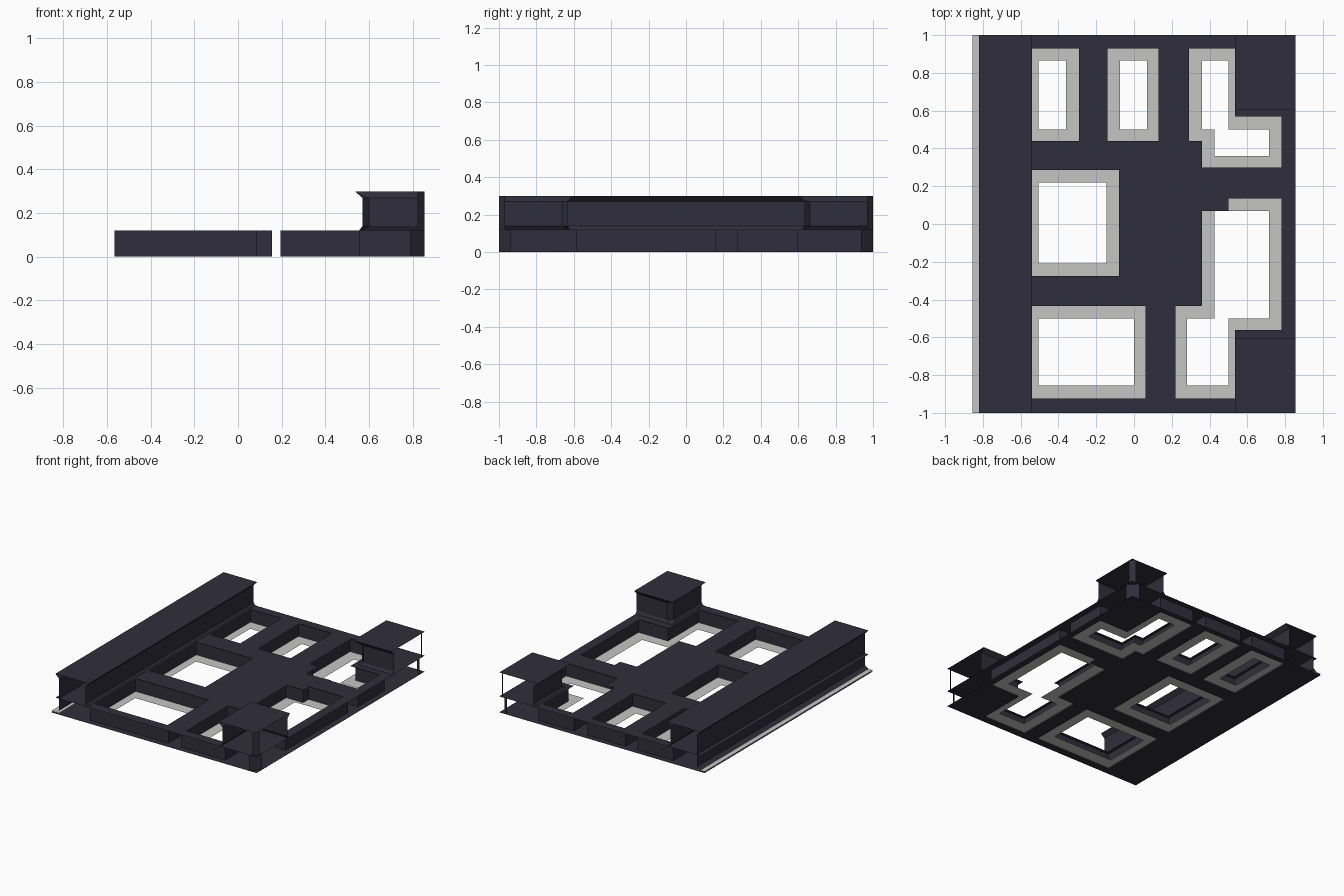
import bpy, bmesh
from mathutils import Vector

cube = bpy.data.objects.get("Cube")
if cube:
    bpy.data.objects.remove(cube)


def material(name, rgb):
    m = bpy.data.materials.new(name)
    m.use_nodes = True
    m.diffuse_color = (*rgb, 1)
    m.node_tree.nodes["Principled BSDF"].inputs["Base Color"].default_value = (*rgb, 1)
    return m


dark = material("dark slate", (0.03, 0.027, 0.045))
light = material("pale grey", (0.56, 0.56, 0.55))
DECK, TOP, RIM, HALF = 0.12, 0.3, 0.01, 0.855


def finish(name, bm, mat):
    me = bpy.data.meshes.new(name)
    bm.to_mesh(me)
    bm.free()
    me.materials.append(mat)
    ob = bpy.data.objects.new(name, me)
    bpy.context.scene.collection.objects.link(ob)
    return ob


def rect(x0, y0, x1, y1):
    return [(x0, y0), (x1, y0), (x1, y1), (x0, y1)]


def grow(loop, d):
    """Mitred outward offset of an anticlockwise loop."""
    out = []
    for i, p in enumerate(loop):
        p, a, b = Vector(p), Vector(loop[i - 1]), Vector(loop[(i + 1) % len(loop)])
        e, f = (p - a).normalized(), (b - p).normalized()
        out.append(tuple(p + d * Vector((e.y + f.y, -e.x - f.x))))
    return out


def sheet(name, loops, z, mat, up=1):
    """Flat sheet; the first loop is the border, the others are holes."""
    bm = bmesh.new()
    edges = []
    for loop in loops:
        vs = [bm.verts.new((x, y, z)) for x, y in loop]
        edges += [bm.edges.new((v, vs[i - 1])) for i, v in enumerate(vs)]
    bmesh.ops.triangle_fill(bm, edges=edges, use_beauty=True, normal=(0, 0, up))
    for f in bm.faces:
        f.normal_update()
        if f.normal.z * up < 0:
            f.normal_flip()
    return finish(name, bm, mat)


def loft(name, rows, mat, closed=False, flip=False):
    """Strip of quads between successive rows of points."""
    bm = bmesh.new()
    grid = [[bm.verts.new(p) for p in row] for row in rows]
    for lo, hi in zip(grid, grid[1:]):
        for i in range(0 if closed else 1, len(lo)):
            f = bm.faces.new((lo[i - 1], lo[i], hi[i], hi[i - 1]))
            if flip:
                f.normal_flip()
    return finish(name, bm, mat)


# Openings in the deck: outer edge and inner edge of each pale rim
openings = {
    "back_right": (rect(-0.54, 0.44, -0.29, 0.93), rect(-0.505, 0.5, -0.36, 0.865)),
    "back_middle": (rect(-0.14, 0.44, 0.13, 0.93), rect(-0.075, 0.5, 0.07, 0.865)),
    "centre": (rect(-0.54, -0.275, -0.08, 0.285), rect(-0.505, -0.21, -0.145, 0.22)),
    "front_right": (rect(-0.54, -0.925, 0.06, -0.435), rect(-0.505, -0.855, 0, -0.5)),
    "back_left": (
        [(0.29, 0.44), (0.36, 0.44), (0.36, 0.3), (0.78, 0.3),
         (0.78, 0.57), (0.535, 0.57), (0.535, 0.93), (0.29, 0.93)],
        [(0.36, 0.5), (0.425, 0.5), (0.425, 0.36), (0.715, 0.36),
         (0.715, 0.5), (0.5, 0.5), (0.5, 0.865), (0.36, 0.865)]),
    "front_left": (
        [(0.22, -0.925), (0.535, -0.925), (0.535, -0.56), (0.78, -0.56), (0.78, 0.135),
         (0.5, 0.135), (0.5, 0.07), (0.36, 0.07), (0.36, -0.435), (0.22, -0.435)],
        [(0.28, -0.855), (0.5, -0.855), (0.5, -0.5), (0.715, -0.5), (0.715, 0.07),
         (0.6, 0.07), (0.5, 0.07), (0.425, 0.07), (0.425, -0.5), (0.28, -0.5)]),
}

# Deck and underside with their openings
outer = [o for o, _ in openings.values()]
recess = 0.025
sheet("deck", [rect(-0.82, -1, HALF, 1)] + outer, DECK, dark)
sheet("underside", [rect(-HALF, -1, HALF, 1)] + [grow(o, recess) for o in outer], 0, dark, -1)

# Rims and recessed walls of the openings
for name, (edge, inner) in openings.items():
    wide = grow(edge, recess)
    sheet(name + "_rim", [wide, inner], RIM, light)
    loft(name + "_wall", [[(x, y, z) for x, y in wide] for z in (0, DECK)], dark,
         closed=True, flip=True)

# Long raised block along the right side, open at both ends
section = [(-0.82, RIM), (-0.79, 0.03), (-0.79, 0.27), (-0.82, TOP),
           (-0.54, TOP), (-0.57, 0.27), (-0.57, 0.14), (-0.555, DECK)]
loft("long_block", [[(x, y, z) for x, z in section] for y in (-1, 1)], dark, flip=True)
sheet("edge_strip", [rect(-HALF, -1, -0.79, 1)], RIM, light)

# Raised corner blocks on the left side, front and back
for side, s in (("front", -1), ("back", 1)):
    plate = rect(0.535, 0.605, HALF, 1)
    sheet(side + "_block_top", [[(x, s * y) for x, y in plate]], TOP, dark)
    rows = []
    for d, c, z in ((0.02, 0.02, DECK), (0.035, 0.03, 0.14), (0.035, 0.03, 0.27), (0, 0, TOP)):
        x, y = 0.535 + d, 0.605 + d * 0.8
        path = [(x, 1), (x, y + c), (x + c, y), (HALF, y)]
        rows.append([(px, s * py, z) for px, py in path])
    loft(side + "_block_wall", rows, dark, flip=s < 0)
    # Chamfered outer corners above and below the deck
    for part, size, z0, z1 in (("upper", 0.033, DECK, TOP), ("lower", 0.065, 0.0, DECK)):
        ends = [(HALF - size, s), (HALF, s * (1 - size))]
        loft(f"{side}_{part}_corner", [[(x, y, z) for x, y in ends] for z in (z0, z1)],
             dark, flip=s < 0)
